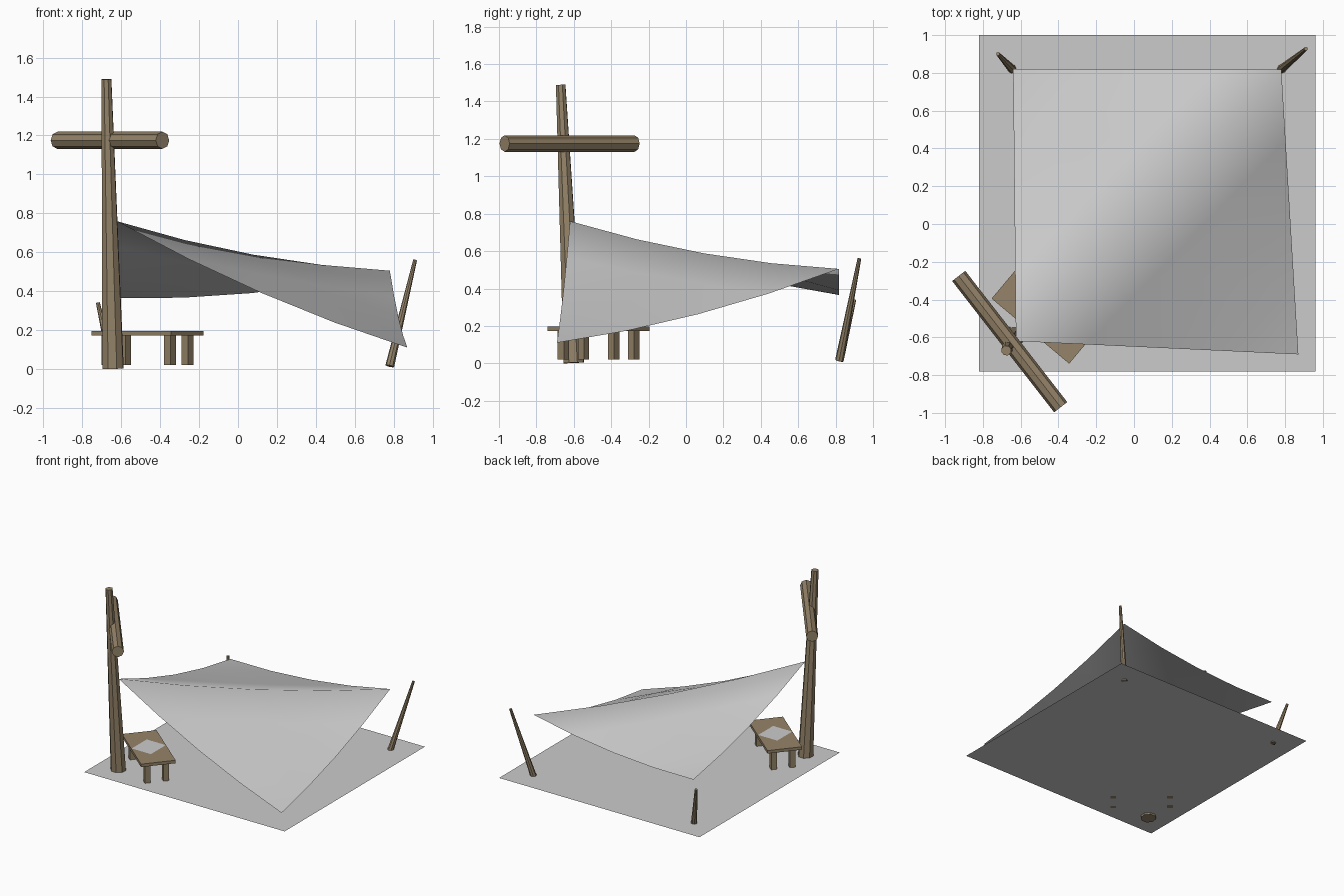
import bpy, bmesh, math
from mathutils import Vector, Matrix

if "Cube" in bpy.data.objects:
    bpy.data.objects.remove(bpy.data.objects["Cube"])

wood = bpy.data.materials.new("wood")
wood.diffuse_color = (0.30, 0.23, 0.14, 1)
wood.use_nodes = True
wood.node_tree.nodes["Principled BSDF"].inputs["Base Color"].default_value = wood.diffuse_color


def finish(bm, name, mat=None):
    bmesh.ops.recalc_face_normals(bm, faces=bm.faces[:])
    me = bpy.data.meshes.new(name)
    bm.to_mesh(me)
    bm.free()
    ob = bpy.data.objects.new(name, me)
    bpy.context.collection.objects.link(ob)
    if mat:
        me.materials.append(mat)
    return ob


def pole(name, a, b, r1, r2, sides=8):
    """Tapered pole from point a to point b."""
    a, b = Vector(a), Vector(b)
    d = b - a
    rot = d.to_track_quat('Z', 'Y').to_matrix().to_4x4()
    bm = bmesh.new()
    bmesh.ops.create_cone(bm, cap_ends=True, segments=sides, radius1=r1, radius2=r2,
                          depth=d.length, matrix=Matrix.Translation((a + b) / 2) @ rot)
    return finish(bm, name, wood)


def box(name, size, loc, frame):
    bm = bmesh.new()
    bmesh.ops.create_cube(bm, size=1, matrix=frame @ Matrix.Translation(loc)
                          @ Matrix.Diagonal((*size, 1)))
    return finish(bm, name, wood)


def sheet(name, cx, cy, z, sx, sy):
    """Flat thin sheet facing up."""
    bm = bmesh.new()
    bmesh.ops.create_grid(bm, x_segments=1, y_segments=1, size=0.5,
                          matrix=Matrix.Translation((cx, cy, z)) @ Matrix.Diagonal((sx, sy, 1, 1)))
    return finish(bm, name)


# Ground sheet
GROUND = 0.02
sheet("ground_sheet", 0.07, 0.11, GROUND, 1.78, 1.78)

# Leaning post, cross beam and tent stakes
pole("main_post", (-0.642, -0.60, 0.003), (-0.676, -0.67, 1.489), 0.058, 0.027)
pole("cross_beam", (-0.928, -0.275, 1.175), (-0.388, -0.97, 1.175), 0.044, 0.044)
pole("stake_right", (0.78, 0.82, 0.015), (0.91, 0.927, 0.56), 0.023, 0.01)
pole("stake_left", (-0.645, 0.82, 0.015), (-0.72, 0.90, 0.34), 0.023, 0.01)

# Sagging canopy: a cloth folded along the diagonal from the post
A = Vector((-0.625, -0.62, 0.76))
B = Vector((0.87, -0.69, 0.11))
C = Vector((0.78, 0.817, 0.505))
D = Vector((-0.64, 0.82, 0.365))
N = 4
bm = bmesh.new()
rows = []
for j in range(N + 1):
    v = j / N
    row = []
    for i in range(N + 1):
        u = i / N
        p = A + (B - A) * u + (C - B) * v if u >= v else A + (D - A) * v + (C - D) * u
        p.z -= 0.045 * max(4 * u * (1 - u), 4 * v * (1 - v))
        row.append(bm.verts.new(p))
    rows.append(row)
for j in range(N):
    for i in range(N):
        a, b = rows[j][i], rows[j][i + 1]
        c, d = rows[j + 1][i + 1], rows[j + 1][i]
        for tri in ((a, b, c), (a, c, d)):
            bm.faces.new(tri).smooth = True
finish(bm, "canopy")

# Small table turned towards the post
frame = Matrix.Translation((-0.465, -0.4675, 0)) @ Matrix.Rotation(math.radians(-40), 4, 'Z')
box("table_top", (0.536, 0.26, 0.024), (0, 0, 0.184), frame)
for sx in (-1, 1):
    for sy in (-1, 1):
        box("table_leg", (0.043, 0.043, 0.155), (sx * 0.209, sy * 0.07, GROUND + 0.0775), frame)

# Paper sheet on the table
sheet("paper", -0.465, -0.4675, 0.199, 0.17, 0.19)
